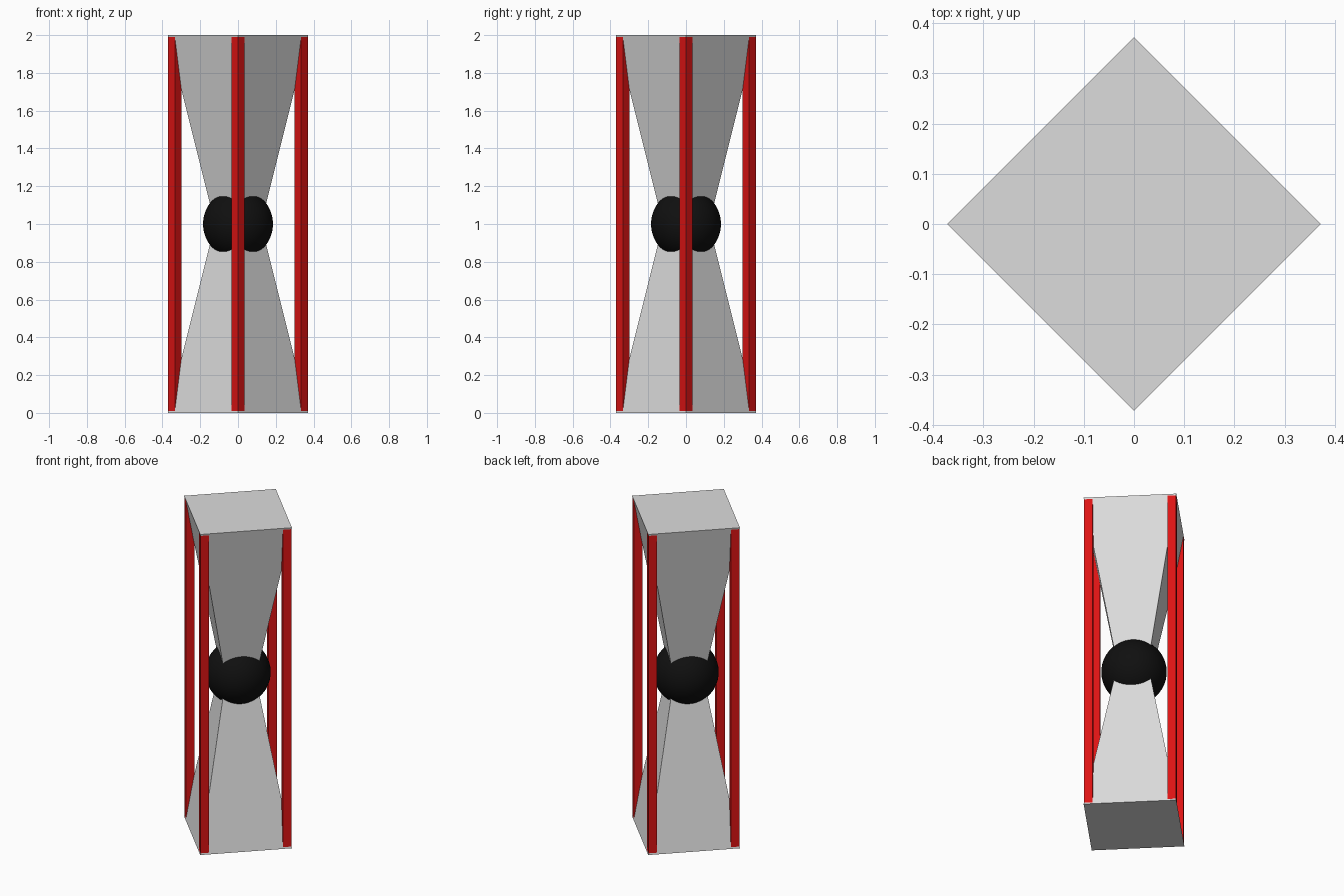
import bpy
import math

cube = bpy.data.objects.get("Cube")
if cube:
    bpy.data.objects.remove(cube, do_unlink=True)


def material(name, rgb):
    mat = bpy.data.materials.new(name)
    mat.use_nodes = True
    colour = (*rgb, 1)
    mat.diffuse_color = colour
    mat.node_tree.nodes["Principled BSDF"].inputs["Base Color"].default_value = colour
    return mat


def finish(name, mat):
    obj = bpy.context.object
    obj.name = name
    obj.data.materials.append(mat)
    return obj


grey = material("light grey", (0.72, 0.72, 0.72))
red = material("red", (0.72, 0.007, 0.007))
black = material("black", (0.005, 0.005, 0.005))

HALF = 0.372    # corner distance of the square ends
WAIST = 0.122   # corner distance at the middle
BAR = 0.035     # half diagonal of a corner bar

# Two square tapers meeting at the waist
for name, z, r_low, r_high in (("lower_taper", 0.5, HALF, WAIST),
                               ("upper_taper", 1.5, WAIST, HALF)):
    bpy.ops.mesh.primitive_cone_add(vertices=4, radius1=r_low, radius2=r_high,
                                    depth=1, location=(0, 0, z))
    finish(name, grey)

# Ball around the waist
bpy.ops.mesh.primitive_uv_sphere_add(segments=64, ring_count=32, radius=0.185,
                                     location=(0, 0, 1))
finish("centre_ball", black)
bpy.ops.object.shade_smooth()

# Square bars standing just inside the four corners
reach = HALF - BAR - 0.0025
for i, side in enumerate(("left", "back", "right", "front")):
    angle = i * math.pi / 2
    bpy.ops.mesh.primitive_cylinder_add(
        vertices=4, radius=BAR, depth=1.996,
        location=(reach * math.cos(angle), reach * math.sin(angle), 1))
    finish(side + "_bar", red)
